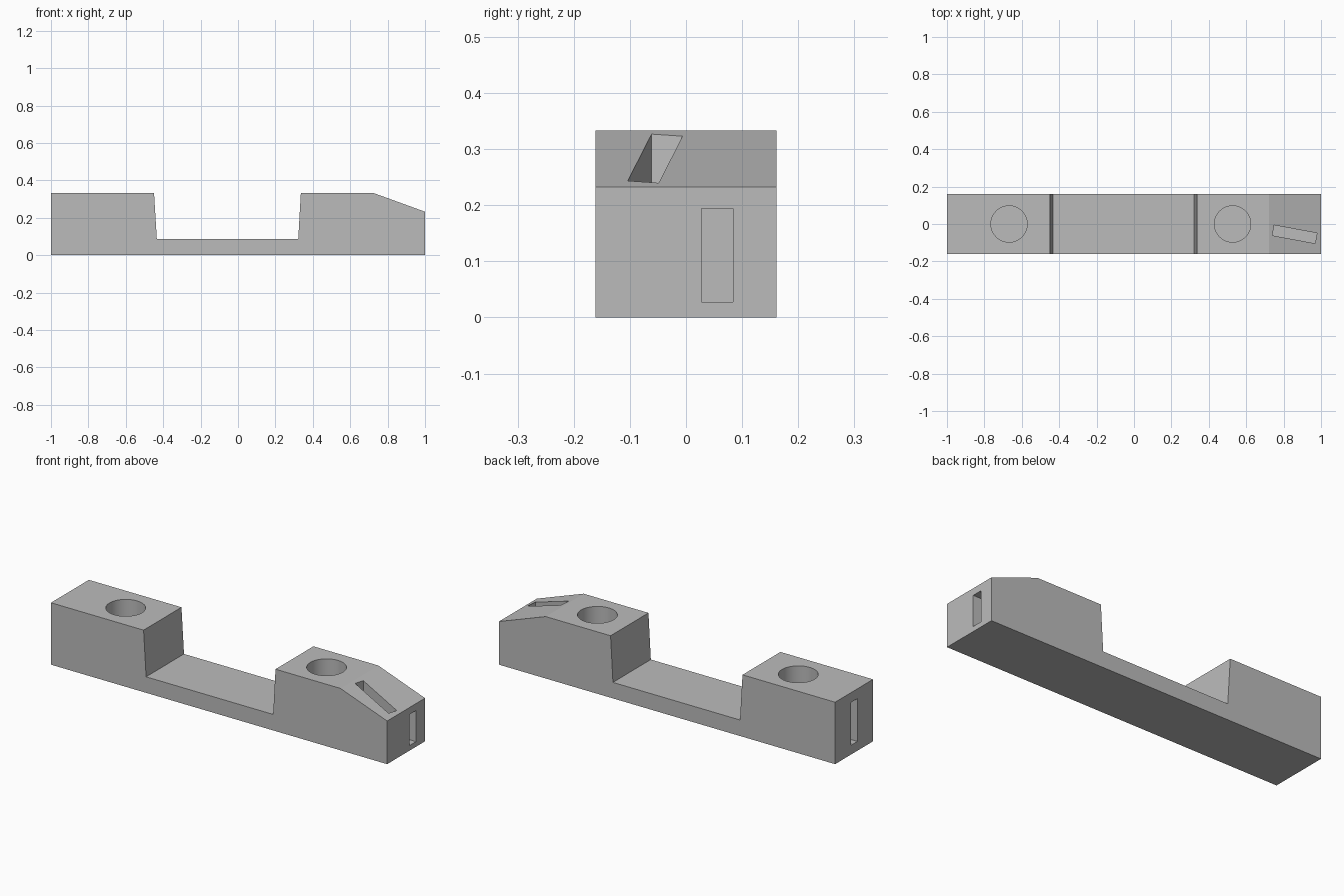
import bpy, bmesh, math

cube = bpy.data.objects.get("Cube")
if cube:
    bpy.data.objects.remove(cube, do_unlink=True)

HALF_WIDTH = 0.161
TOP = 0.333

grey = bpy.data.materials.new("plain grey")
grey.use_nodes = True
colour = (0.5, 0.5, 0.5, 1)
grey.diffuse_color = colour
grey.node_tree.nodes["Principled BSDF"].inputs["Base Color"].default_value = colour


def finish(name, bm):
    bmesh.ops.recalc_face_normals(bm, faces=bm.faces)
    mesh = bpy.data.meshes.new(name)
    bm.to_mesh(mesh)
    bm.free()
    obj = bpy.data.objects.new(name, mesh)
    bpy.context.collection.objects.link(obj)
    mesh.materials.append(grey)
    return obj


def cut(body, cutter):
    cutter.hide_render = True
    cutter.hide_set(True)
    mod = body.modifiers.new(cutter.name, 'BOOLEAN')
    mod.operation = 'DIFFERENCE'
    mod.solver = 'EXACT'
    mod.object = cutter
    bpy.context.view_layer.objects.active = body
    bpy.ops.object.modifier_apply(modifier=mod.name)
    bpy.data.objects.remove(cutter, do_unlink=True)


def box(name, centre, size, turn=0):
    bm = bmesh.new()
    bmesh.ops.create_cube(bm, size=1)
    bmesh.ops.scale(bm, vec=size, verts=bm.verts)
    obj = finish(name, bm)
    obj.location = centre
    obj.rotation_euler.z = turn
    return obj


def cylinder(name, x, radius, floor):
    bm = bmesh.new()
    bmesh.ops.create_cone(bm, cap_ends=True, segments=64, radius1=radius,
                          radius2=radius, depth=0.5)
    obj = finish(name, bm)
    obj.location = (x, 0, floor + 0.25)
    return obj


# Notched bar with a sloping nose, extruded across its width
profile = [(-1, 0), (1, 0), (1, 0.232), (0.722, TOP), (0.336, TOP),
           (0.322, 0.086), (-0.434, 0.086), (-0.449, TOP), (-1, TOP)]
bm = bmesh.new()
side = bm.faces.new([bm.verts.new((x, -HALF_WIDTH, z)) for x, z in profile])
far = bmesh.ops.extrude_face_region(bm, geom=[side])["geom"]
bmesh.ops.translate(bm, vec=(0, 2 * HALF_WIDTH, 0),
                    verts=[v for v in far if isinstance(v, bmesh.types.BMVert)])
body = finish("notched_bar", bm)

# Blind round sockets in the two raised blocks
for name, x in (("left_socket", 0.527), ("right_socket", -0.668)):
    cut(body, cylinder(name, x, 0.097, 0.1))

# Narrow slots in both ends and in the sloping nose
SLOT = 0.056
cut(body, box("left_end_slot", (1, 0.056, 0.111), (0.24, SLOT, 0.167)))
cut(body, box("right_end_slot", (-1, 0, 0.165), (0.24, SLOT, 0.23)))
cut(body, box("nose_slot", (0.859, -0.055, 0.4), (0.233, SLOT, 0.4),
              math.radians(-10.5)))

# Smooth socket walls, crisp edges elsewhere
bpy.ops.object.select_all(action='DESELECT')
body.select_set(True)
bpy.context.view_layer.objects.active = body
bpy.ops.object.shade_smooth_by_angle(angle=math.radians(15))
